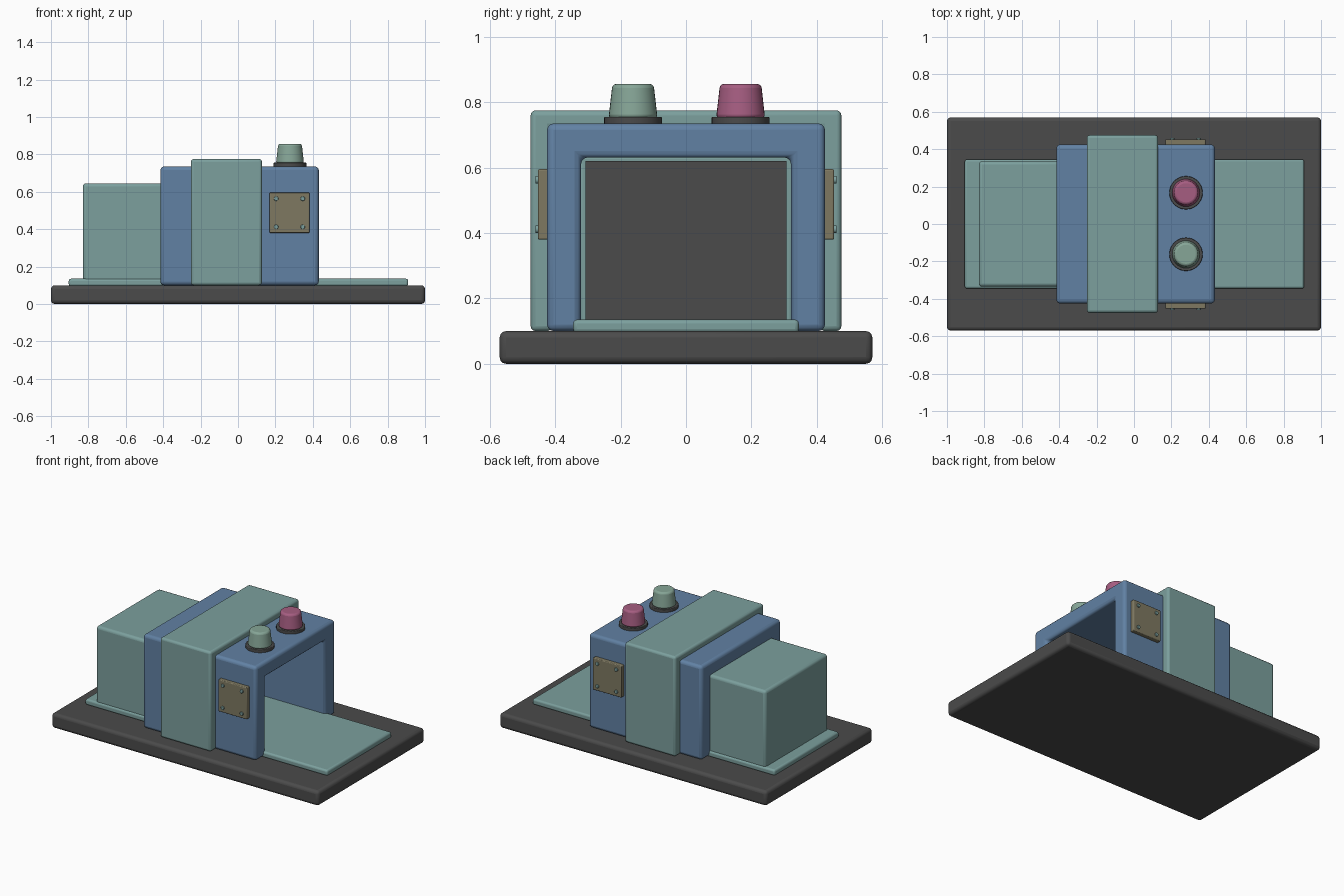
import bpy, bmesh, math
from mathutils import Matrix

if "Cube" in bpy.data.objects:
    bpy.data.objects.remove(bpy.data.objects["Cube"])


def material(name, rgb):
    m = bpy.data.materials.new(name)
    m.diffuse_color = (*rgb, 1)
    m.use_nodes = True
    m.node_tree.nodes["Principled BSDF"].inputs["Base Color"].default_value = m.diffuse_color
    return m


TEAL = material("teal", (0.20, 0.35, 0.34))
BLUE = material("blue", (0.12, 0.22, 0.37))
DARK = material("dark", (0.07, 0.07, 0.07))
OLIVE = material("olive", (0.21, 0.19, 0.12))
GREEN = material("green", (0.24, 0.38, 0.31))
PINK = material("pink", (0.38, 0.11, 0.22))


def finish(name, bm, mat, bevel, segments=3):
    bmesh.ops.recalc_face_normals(bm, faces=bm.faces)
    mesh = bpy.data.meshes.new(name)
    bm.to_mesh(mesh)
    bm.free()
    ob = bpy.data.objects.new(name, mesh)
    bpy.context.collection.objects.link(ob)
    mesh.materials.append(mat)
    if bevel:
        mod = ob.modifiers.new("Bevel", 'BEVEL')
        mod.width, mod.segments = bevel, segments
        mod.limit_method = 'ANGLE'
        mod.angle_limit = math.radians(40)
    bpy.ops.object.select_all(action='DESELECT')
    ob.select_set(True)
    bpy.context.view_layer.objects.active = ob
    bpy.ops.object.shade_smooth_by_angle(angle=math.radians(35))
    return ob


def box(name, x, y, z, mat, bevel=0.015):
    bm = bmesh.new()
    bmesh.ops.create_cube(bm, size=1)
    for v in bm.verts:
        v.co = [(r[0] + r[1]) / 2 + c * (r[1] - r[0]) for c, r in zip(v.co, (x, y, z))]
    return finish(name, bm, mat, bevel)


def arch(name, x0, x1, half, top, inner_half, inner_top, mat, bevel):
    # U-shaped profile in YZ, extruded along X
    pts = [(-half, 0.1), (-half, top), (half, top), (half, 0.1),
           (inner_half, 0.1), (inner_half, inner_top),
           (-inner_half, inner_top), (-inner_half, 0.1)]
    bm = bmesh.new()
    face = bm.faces.new([bm.verts.new((x0, y, z)) for y, z in pts])
    ext = bmesh.ops.extrude_face_region(bm, geom=[face])["geom"]
    bmesh.ops.translate(bm, vec=(x1 - x0, 0, 0),
                        verts=[e for e in ext if isinstance(e, bmesh.types.BMVert)])
    return finish(name, bm, mat, bevel)


def cone(name, loc, r0, r1, h, mat, bevel, sides=32, rot=Matrix()):
    bm = bmesh.new()
    bmesh.ops.create_cone(bm, cap_ends=True, segments=sides, radius1=r0, radius2=r1,
                          depth=h, matrix=Matrix.Translation(loc) @ rot)
    return finish(name, bm, mat, bevel)


# Base slab, conveyor bed, rear housing and its dark curtain
box("base_slab", (-1, 1), (-0.57, 0.57), (0, 0.1), DARK, 0.02)
box("conveyor_bed", (-0.905, 0.91), (-0.345, 0.345), (0.095, 0.135), TEAL, 0.012)
box("rear_housing", (-0.83, -0.395), (-0.335, 0.335), (0.1, 0.645), TEAL, 0.018)
box("tunnel_curtain", (-0.41, -0.39), (-0.307, 0.307), (0.13, 0.62), DARK, 0)

# Tunnel arch with the wider band around it
arch("tunnel_arch", -0.415, 0.432, 0.425, 0.735, 0.321, 0.631, BLUE, 0.02)
arch("tunnel_band", -0.252, 0.128, 0.475, 0.775, 0.41, 0.72, TEAL, 0.015)

# Signal lamps on top
for side, y, mat in (("front", -0.162, GREEN), ("rear", 0.167, PINK)):
    cone(side + "_lamp_collar", (0.278, y, 0.743), 0.089, 0.089, 0.024, DARK, 0.004)
    cone(side + "_lamp", (0.278, y, 0.803), 0.075, 0.063, 0.106, mat, 0.012)

# Bolted access plates on both sides
for side, s in (("front", -1), ("rear", 1)):
    ys = sorted((s * 0.42, s * 0.453))
    box(side + "_access_plate", (0.168, 0.382), ys, (0.38, 0.595), OLIVE, 0.005)
    for i, (bx, bz) in enumerate([(a, b) for a in (0.204, 0.346) for b in (0.412, 0.563)]):
        cone(f"{side}_plate_bolt_{i + 1}", (bx, s * 0.454, bz), 0.012, 0.012, 0.014, TEAL,
             0.003, 16, Matrix.Rotation(math.pi / 2, 4, 'X'))
